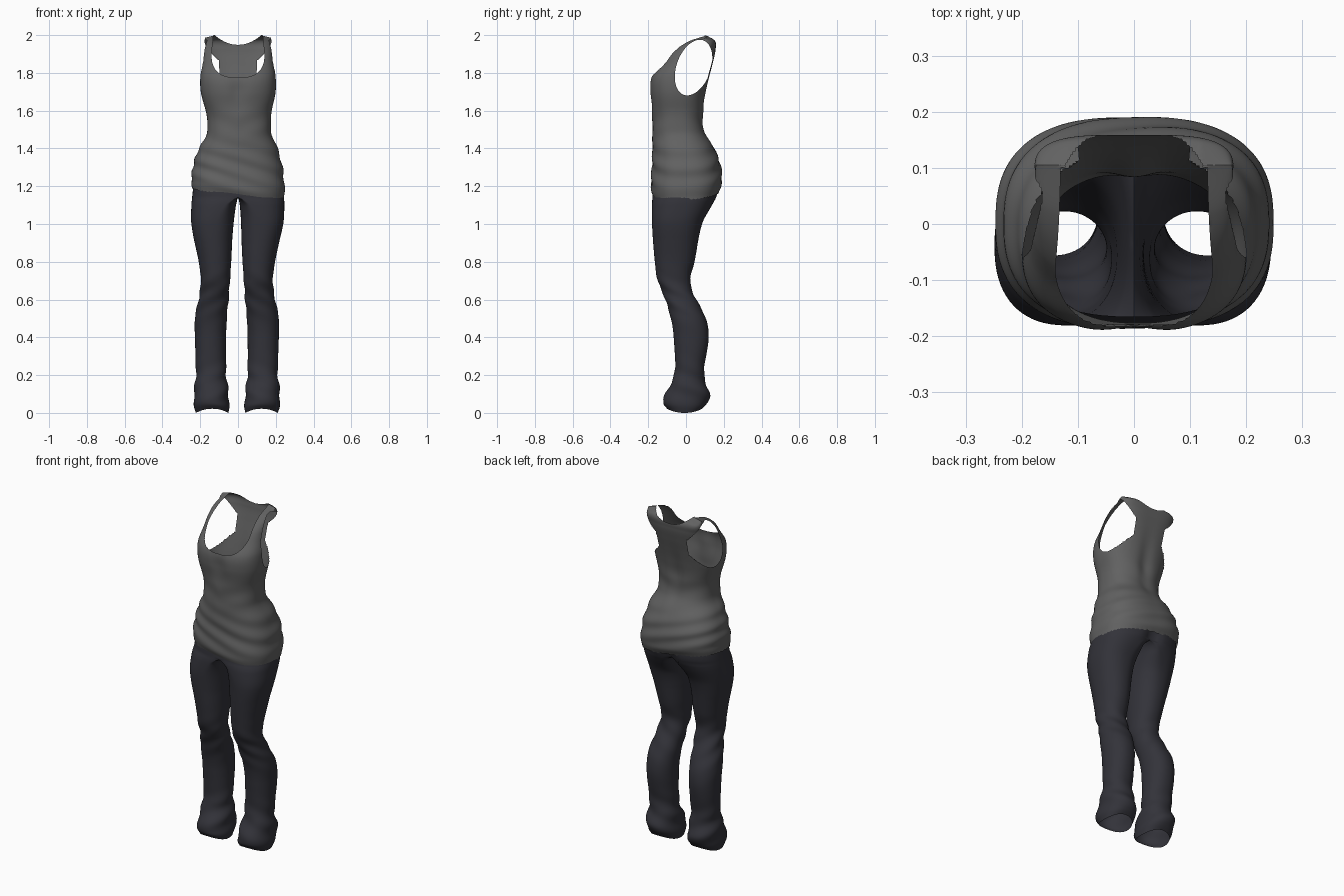
import bpy, bmesh, math
from mathutils import Vector

cube = bpy.data.objects.get("Cube")
if cube:
    bpy.data.objects.remove(cube, do_unlink=True)


def material(name, color):
    mat = bpy.data.materials.new(name)
    mat.use_nodes = True
    mat.diffuse_color = color
    bsdf = next(n for n in mat.node_tree.nodes if n.type == "BSDF_PRINCIPLED")
    bsdf.inputs["Base Color"].default_value = color
    bsdf.inputs["Roughness"].default_value = 0.9
    return mat


def spline(rows, z):
    """Smoothly interpolate the rows (z first, ascending) at height z."""
    k = 0
    while k < len(rows) - 2 and z > rows[k + 1][0]:
        k += 1
    a, b = rows[k], rows[k + 1]
    before, after = rows[max(k - 1, 0)], rows[min(k + 2, len(rows) - 1)]
    h = b[0] - a[0]
    t = min(max((z - a[0]) / h, 0), 1)
    out = []
    for i in range(1, len(a)):
        m0 = (b[i] - before[i]) / (b[0] - before[0]) * h
        m1 = (after[i] - a[i]) / (after[0] - a[0]) * h
        out.append((2*t**3 - 3*t*t + 1) * a[i] + (t**3 - 2*t*t + t) * m0
                   + (3*t*t - 2*t**3) * b[i] + (t**3 - t*t) * m1)
    return out


def power(value, n):
    return math.copysign(abs(value) ** (2 / n), value)


def bump(value, centre, width):
    return math.exp(-((value - centre) / width) ** 2)


def loft(bm, rings, keep=lambda verts: True):
    """Skin closed rings of points, bottom to top."""
    loops = [[bm.verts.new(p) for p in ring] for ring in rings]
    count = len(loops[0])
    for low, high in zip(loops, loops[1:]):
        for i in range(count):
            j = (i + 1) % count
            quad = (low[i], low[j], high[j], high[i])
            if keep(quad):
                bm.faces.new(quad)


def cut(bm, field):
    """Remove the cloth where field < 0 and pull the rim onto field = 0."""
    doomed = [f for f in bm.faces if field(f.calc_center_median()) < 0]
    rim = {v for f in doomed for v in f.verts}
    bmesh.ops.delete(bm, geom=doomed, context="FACES")
    e = 0.001
    for v in [v for v in rim if v.is_valid]:
        for _ in range(2):
            f0 = field(v.co)
            grad = Vector([(field(v.co + d) - f0) / e for d in
                           (Vector((e, 0, 0)), Vector((0, e, 0)), Vector((0, 0, e)))])
            if abs(f0) < 0.2 and grad.length > 0.5:
                step = grad * (-f0 / grad.length_squared)
                if step.length < 0.012:
                    v.co += step


def finish(bm, name, mat):
    bmesh.ops.remove_doubles(bm, verts=bm.verts, dist=0.0004)
    bmesh.ops.recalc_face_normals(bm, faces=bm.faces)
    mesh = bpy.data.meshes.new(name)
    bm.to_mesh(mesh)
    bm.free()
    mesh.materials.append(mat)
    obj = bpy.data.objects.new(name, mesh)
    bpy.context.collection.objects.link(obj)
    bpy.ops.object.select_all(action="DESELECT")
    obj.select_set(True)
    bpy.context.view_layer.objects.active = obj
    bpy.ops.object.shade_smooth_by_angle(angle=math.radians(60))
    return obj


grey = material("charcoal grey cloth", (0.12, 0.12, 0.12, 1))
navy = material("dark navy cloth", (0.033, 0.033, 0.042, 1))

# Tank top profile: height, half width, front y, back y, squareness
TOP = [(1.16, .243, -.172, .172, 2.6), (1.2, .247, -.185, .188, 2.6),
       (1.3, .237, -.18, .183, 2.5), (1.4, .208, -.178, .15, 2.4),
       (1.49, .168, -.178, .1, 2.4), (1.6, .176, -.18, .095, 2.4),
       (1.7, .198, -.193, .108, 2.5), (1.78, .2, -.183, .125, 2.7),
       (1.85, .19, -.13, .142, 3), (1.92, .182, -.07, .156, 3.5),
       (1.97, .178, .01, .153, 4), (2, .175, .105, .105, 4)]


def top_ring(level, count=160):
    w, front, back, n = spline(TOP, level)
    mid, half = (front + back) / 2, (back - front) / 2
    fade = max(0, 1 - (level - 1.16) / 0.3)
    ring = []
    for i in range(count):
        a = math.tau * i / count
        c, s = math.cos(a), math.sin(a)
        x = w * power(c, n) + 0.006 * bump(level, 1.5, .15)
        y = mid + half * power(s, n)
        # bust, spine hollow and draped folds
        if s < 0:
            y += 0.012 * bump(level, 1.7, .07) * bump(x, 0, .045)
        else:
            y -= 0.012 * bump(level, 1.62, .15) * bump(x, 0, .04)
        fold = 0.004 * math.sin(70 * (level + 0.25 * x)) * bump(level, 1.3, .12)
        fold += 0.002 * math.sin(45 * (level - 0.5 * abs(x))) * bump(level, 1.55, .1)
        x, y = x + fold * c, y + fold * s
        # slanted, slightly frayed hem
        z = level + fade * (-0.13 * x + 0.07 * y)
        if level < 1.161:
            z += 0.003 * math.sin(i * 2.1)
        # shoulders slope gently outward
        z -= 0.25 * max(0, abs(x) - .12) * max(0, (level - 1.9) / .1)
        ring.append((x, y, z))
    return ring


def neck(p):
    if p.y > 0.1:
        return max(1.948 + 3.4 * p.x ** 2 - p.z, abs(p.x) - .135) * 8
    drop = min(p.z - 1.9, 0) / .125
    side = p.x / (.14 - .1 * max(p.z - 1.9, 0))
    return (abs(side) ** 2.6 + abs(drop) ** 2.6) ** (1 / 2.6) - 1


def armhole(p):
    if abs(p.x) < 0.1:
        return 1
    dy, dz = p.y - .04, p.z - 1.828
    return math.hypot((.34 * dy + .94 * dz) / .153, (.94 * dy - .34 * dz) / .09) - 1


shirt = bmesh.new()
steps = 130
loft(shirt, [top_ring(1.16 + 0.84 * math.sin(math.pi / 2 * k / steps)) for k in range(steps + 1)])
cut(shirt, neck)
cut(shirt, armhole)
finish(shirt, "tank_top", grey)

# Trouser half profile: height, inner x, centre x, outer x, front y, back y
LEG = [(0, .045, .13, .217, -.1, .085), (.04, .04, .13, .227, -.12, .11),
       (.1, .045, .135, .227, -.11, .125), (.2, .056, .14, .217, -.062, .095),
       (.4, .057, .14, .222, -.065, .12), (.5, .053, .135, .222, -.08, .105),
       (.63, .042, .12, .197, -.12, .04), (.7, .037, .115, .19, -.15, .022),
       (.8, .03, .115, .202, -.165, .045), (1, .02, .12, .243, -.18, .085),
       (1.1, .01, .07, .246, -.18, .138), (1.15, 0, 0, .242, -.177, .168),
       (1.2, 0, 0, .236, -.173, .175), (1.3, 0, 0, .222, -.165, .165)]


def leg_ring(level, side, count=72):
    inner, centre, outer, front, back = spline(LEG, level)
    if level > 1.139:
        inner = centre = 0
    inner = max(inner, 0)
    low = max(0, 1 - level / 0.06)
    shift = -0.006 * min(1, max(0, (1.12 - level) / .2))
    n = 2.15 + 0.35 * min(1, max(0, (level - .9) / .25))
    mid, half = (front + back) / 2, (back - front) / 2
    ring = []
    for i in range(count):
        a = math.tau * i / count
        c, s = math.cos(a), math.sin(a)
        x = centre + (outer - centre if c > 0 else centre - inner) * power(c, n)
        y = mid + half * power(s, n)
        # seat cleft, then creases at the knee and ankle
        if s > 0:
            y -= 0.03 * bump(x, 0, .04) * bump(level, 1.15, .05)
        crease = 0.003 * math.sin(60 * level + 3 * a) * bump(level, .62, .1)
        crease += 0.005 * math.sin(55 * level + 2 * a) * bump(level, .14, .1)
        if level < 1:
            x, y = x + crease * c, y + crease * s
        z = level + low * 0.022 * s * s
        ring.append((side * x + shift, y, z))
    return ring


trousers = bmesh.new()
for side in (-1, 1):
    loft(trousers, [leg_ring(1.3 * k / 130, side) for k in range(131)],
         keep=lambda quad: any(abs(v.co.x) > 0.0005 for v in quad))
finish(trousers, "trousers", navy)
